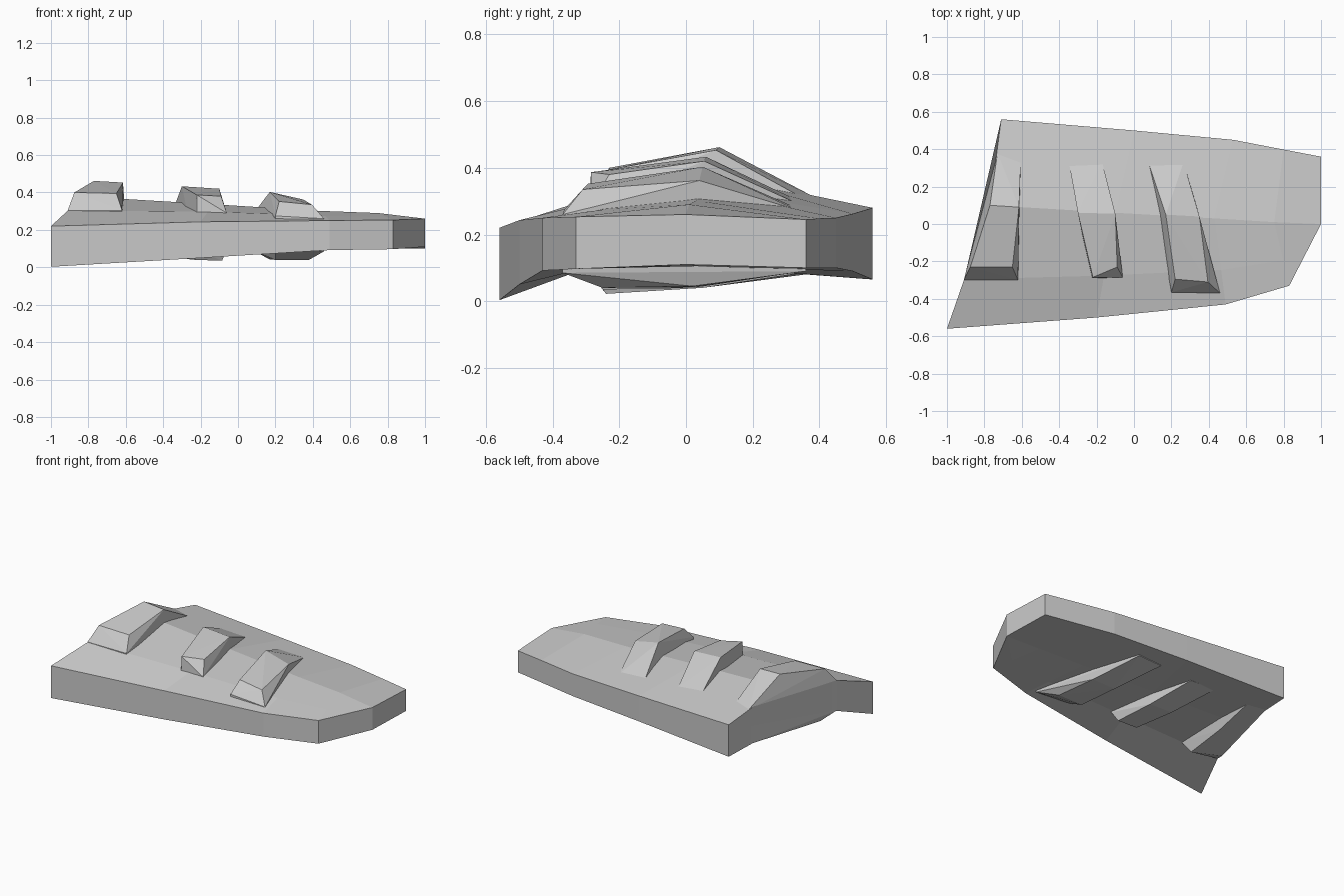
import bpy, bmesh


def finish(name, bm):
    bmesh.ops.remove_doubles(bm, verts=bm.verts, dist=0.001)
    bmesh.ops.dissolve_degenerate(bm, edges=bm.edges, dist=0.0005)
    bmesh.ops.recalc_face_normals(bm, faces=bm.faces)
    mesh = bpy.data.meshes.new(name)
    bm.to_mesh(mesh)
    bm.free()
    obj = bpy.data.objects.new(name, mesh)
    bpy.context.collection.objects.link(obj)
    return obj


# Sloped plate: lofted sections, each front edge, shoulder, ridge, back edge
# with (x, y, top z, bottom z)
def shoulder(f, r, top, bottom, t=0.4):
    return (f[0] + (r[0] - f[0]) * t, f[1] + (r[1] - f[1]) * t, top, bottom)


outline = [
    ((-1.0, -.56, .22, .003), (.305, .10), (-.77, .10, .375, .10), (-.71, .56, .28, .065)),
    ((-.2, -.50, .243, .05), (.298, .105), (-.1, .06, .335, .105), (0, .50, .262, .09)),
    ((.49, -.43, .25, .092), (.275, .10), (.43, .03, .302, .105), (.53, .45, .25, .10)),
    ((.83, -.33, .253, .097), (.268, .10), (.75, .01, .29, .11), (.8, .398, .248, .10)),
    ((1, 0, .26, .11), (.26, .11), (1, 0, .26, .11), (1, .36, .245, .10)),
]
bm = bmesh.new()
rings = []
for f, m, r, b in outline:
    row = [f, shoulder(f, r, *m), r, b]
    pts = [(p[0], p[1], p[2]) for p in row] + [(p[0], p[1], p[3]) for p in reversed(row)]
    rings.append([bm.verts.new(p) for p in pts])
for a, b in zip(rings, rings[1:]):
    for i in range(8):
        j = (i + 1) % 8
        bm.faces.new((a[i], a[j], b[j], b[i]))
bm.faces.new(rings[0])
bm.faces.new((rings[-1][2], rings[-1][3], rings[-1][4], rings[-1][5]))
finish("sloped_plate", bm)


# Cross ribs: convex bars standing out above and below the plate
def rib(name, upper, lower):
    bm = bmesh.new()
    for p in upper + lower:
        bm.verts.new(p)
    res = bmesh.ops.convex_hull(bm, input=bm.verts)
    junk = [v for v in res["geom_interior"] + res["geom_unused"]
            if isinstance(v, bmesh.types.BMVert)]
    if junk:
        bmesh.ops.delete(bm, geom=list(set(junk)), context='VERTS')
    finish(name, bm)


rib("left_rib",
    [(-.91, -.30, .305), (-.62, -.30, .305), (-.875, -.23, .40), (-.65, -.23, .395),
     (-.77, .10, .462), (-.615, .09, .453), (-.73, .38, .315), (-.605, .35, .31)],
    [(-.91, -.30, .10), (-.62, -.30, .11), (-.86, -.20, .055), (-.65, -.24, .022),
     (-.77, .10, .06), (-.63, .05, .04), (-.73, .38, .083), (-.605, .35, .085)])
rib("middle_rib",
    [(-.22, -.29, .29), (-.06, -.285, .29), (-.22, -.285, .387), (-.09, -.23, .38),
     (-.30, .06, .433), (-.10, .055, .42), (-.35, .34, .30), (-.17, .33, .295)],
    [(-.23, -.29, .10), (-.06, -.285, .10), (-.23, -.25, .04), (-.085, -.25, .035),
     (-.28, .02, .045), (-.11, .02, .04), (-.35, .34, .088), (-.17, .33, .09)])
rib("right_rib",
    [(.20, -.365, .275), (.46, -.37, .26), (.22, -.295, .352), (.395, -.31, .335),
     (.17, .05, .403), (.35, .04, .362), (.08, .32, .285), (.265, .33, .275)],
    [(.20, -.365, .10), (.46, -.37, .085), (.20, -.25, .04), (.38, -.25, .04),
     (.17, .02, .042), (.34, .02, .045), (.08, .35, .09), (.26, .36, .09)])
